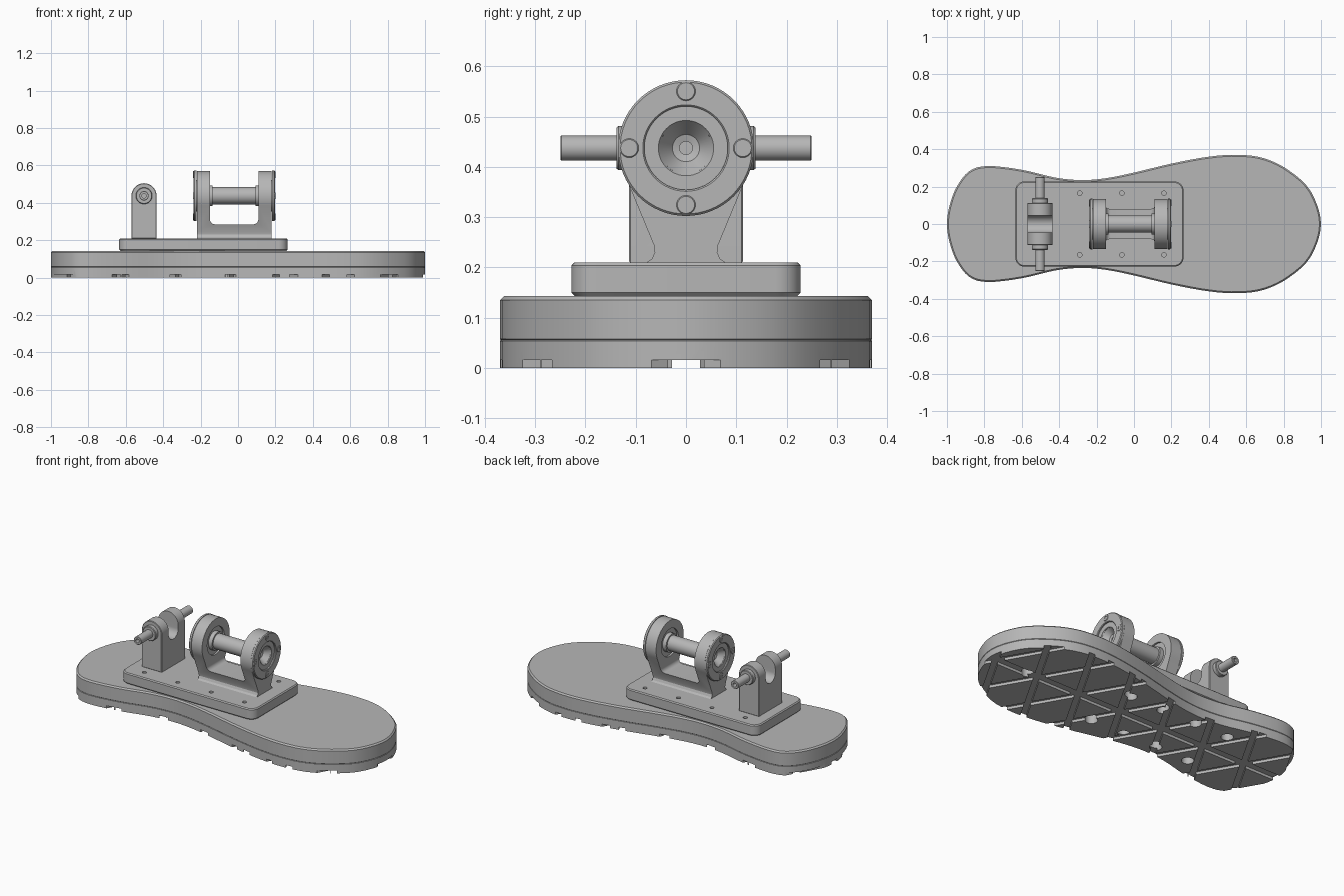
import bpy, bmesh
from math import sin, cos, pi, radians
from mathutils import Matrix, Vector

old = bpy.data.objects.get("Cube")
if old:
    bpy.data.objects.remove(old, do_unlink=True)

grey = bpy.data.materials.new("machined grey")
grey.use_nodes = True
GREY = (0.47, 0.47, 0.47, 1)
grey.diffuse_color = GREY
grey.node_tree.nodes["Principled BSDF"].inputs["Base Color"].default_value = GREY

# Orientations that turn local z towards a named direction
TURN = {
    "z": Matrix.Identity(4),
    "x": Matrix.Rotation(pi / 2, 4, "Y"),
    "-x": Matrix.Rotation(-pi / 2, 4, "Y"),
    "y": Matrix.Rotation(-pi / 2, 4, "X"),
    "-y": Matrix.Rotation(pi / 2, 4, "X"),
}
ALONG_X = Matrix(((0, 0, 1, 0), (1, 0, 0, 0), (0, 1, 0, 0), (0, 0, 0, 1)))


def finish(name, bm, matrix):
    bmesh.ops.remove_doubles(bm, verts=bm.verts, dist=1e-5)
    bm.transform(matrix)
    bmesh.ops.recalc_face_normals(bm, faces=bm.faces)
    mesh = bpy.data.meshes.new(name)
    bm.to_mesh(mesh)
    bm.free()
    mesh.materials.append(grey)
    ob = bpy.data.objects.new(name, mesh)
    bpy.context.collection.objects.link(ob)
    return ob


def skin(bm, rings, wrap):
    """Join neighbouring closed rings of vertices with quads."""
    n = len(rings[0])
    pairs = list(zip(rings, rings[1:])) + ([(rings[-1], rings[0])] if wrap else [])
    for a, b in pairs:
        for i in range(n):
            j = (i + 1) % n
            bm.faces.new((a[i], a[j], b[j], b[i]))


def lathe(name, profile, at=(0, 0, 0), axis="z", closed=False, steps=48):
    """Turn (radius, height) points round an axis."""
    bm = bmesh.new()
    rings = [[bm.verts.new((r * cos(2 * pi * i / steps), r * sin(2 * pi * i / steps), h))
              for i in range(steps)] for r, h in profile]
    skin(bm, rings, closed)
    return finish(name, bm, Matrix.Translation(at) @ TURN[axis])


def rod(name, r, low, high, at=(0, 0, 0), axis="z", steps=32):
    return lathe(name, [(0, low), (r, low), (r, high), (0, high)], at, axis, steps=steps)


def prism(name, outline, levels, matrix=Matrix.Identity(4)):
    """Stack a counter-clockwise outline at (height, inset) levels."""
    pts = [Vector(p) for p in outline]
    n = len(pts)
    inward = []
    for i, p in enumerate(pts):
        a, b = (p - pts[i - 1]).normalized(), (pts[(i + 1) % n] - p).normalized()
        m = Vector((-a.y - b.y, a.x + b.x)).normalized()
        inward.append(m / max(0.5, m.dot(Vector((-a.y, a.x)))))
    bm = bmesh.new()
    rings = [[bm.verts.new((*(p + d * inset), h)) for p, d in zip(pts, inward)]
             for h, inset in levels]
    skin(bm, rings, False)
    bm.faces.new(rings[0])
    bm.faces.new(rings[-1])
    return finish(name, bm, matrix)


def arc(cx, cy, r, start, end, n):
    return [(cx + r * cos(radians(start + (end - start) * i / n)),
             cy + r * sin(radians(start + (end - start) * i / n))) for i in range(n + 1)]


def rounded_rect(x0, x1, y0, y1, r):
    corners = ((x1, y0, -90), (x1, y1, 0), (x0, y1, 90), (x0, y0, 180))
    return [p for x, y, a in corners
            for p in arc(x + (r if x == x0 else -r), y + (r if y == y0 else -r), r, a, a + 90, 8)]


def cut(target, cutters):
    bpy.context.view_layer.objects.active = target
    for c in cutters:
        c.hide_render = True
        mod = target.modifiers.new("cut", "BOOLEAN")
        mod.operation, mod.solver, mod.object = "DIFFERENCE", "EXACT", c
        bpy.ops.object.modifier_apply(modifier=mod.name)


def discard(cutters):
    for c in cutters:
        bpy.data.objects.remove(c, do_unlink=True)


# Sole outline: a smooth closed curve through one mirrored half
half = [(1, 0), (0.945, 0.175), (0.83, 0.285), (0.7, 0.35), (0.56, 0.37), (0.4, 0.36),
        (0.2, 0.323), (0, 0.275), (-0.15, 0.245), (-0.28, 0.235), (-0.42, 0.248),
        (-0.6, 0.29), (-0.78, 0.31), (-0.88, 0.283), (-0.95, 0.195), (-0.988, 0.09), (-1, 0)]
loop = [Vector(p) for p in half + [(x, -y) for x, y in reversed(half[1:-1])]]
outline = []
for i in range(len(loop)):
    a, b, c, d = (loop[(i + k) % len(loop)] for k in (-1, 0, 1, 2))
    for t in (0, 0.25, 0.5, 0.75):
        outline.append(0.5 * (2 * b + (c - a) * t + (2 * a - 5 * b + 4 * c - d) * t ** 2
                              + (3 * b - a - 3 * c + d) * t ** 3))

outsole = prism("outsole", outline, [(0, 0), (0.054, 0), (0.056, 0.002)])
midsole = prism("midsole", outline, [(0.056, 0.002), (0.058, 0), (0.135, 0), (0.143, 0.008)])

# Bolt access holes from below, and small bolt holes in the plate
spots = [(-0.515 + 0.225 * i, s * 0.165) for i in range(4) for s in (-1, 1)]
wells = [rod("well_cutter", 0.034, -0.1, 0.1, (x, y, 0)) for x, y in spots + [(0.745, 0)]]
cut(outsole, wells)
cut(midsole, wells)
discard(wells)

# Tread: one lengthwise groove crossed by two diagonal families
grooves = []


def groove(x, angle, length, width):
    turn = Matrix.Translation((x, 0, 0)) @ Matrix.Rotation(radians(angle), 4, "Z")
    box = [(-length, -width), (length, -width), (length, width), (-length, width)]
    grooves.append(prism("groove_cutter", box, [(-0.05, 0), (0.016, 0)], turn))


groove(0, 0, 1.2, 0.028)
for k in range(-1, 7):
    for angle in (60, -60):
        groove(-0.77 + 0.29 * k, angle, 0.6, 0.018)
cut(outsole, grooves)
discard(grooves)

# Mounting plate
plate = prism("mounting_plate", rounded_rect(-0.635, 0.265, -0.228, 0.228, 0.05),
              [(0.143, 0.007), (0.15, 0), (0.204, 0), (0.21, 0.006)])
bolts = [rod("bolt_cutter", 0.012, 0.17, 0.3, (x, y, 0), steps=20) for x, y in spots]
cut(plate, bolts)
discard(bolts)

# Roller bracket: round-headed cheeks on a narrow flared foot, opened in the middle
AXLE, MID = 0.4375, -0.0205
side = [(0.08, 0.209), (0.068, 0.217), (0.062, 0.23), (0.064, 0.245)]
head = arc(0, AXLE, 0.133, -24, 204, 48)
profile = side + head + [(-y, z) for y, z in reversed(side)]
bracket = prism("roller_bracket", profile, [(MID - 0.2, 0), (MID + 0.2, 0)], ALONG_X)
gap = prism("gap_cutter", rounded_rect(MID - 0.129, MID + 0.129, 0.285, 0.8, 0.025),
            [(-0.3, 0), (0.3, 0)], TURN["-y"])
bore = rod("bore_cutter", 0.083, -0.3, 0.3, (MID, 0, AXLE), "x", 48)
cut(bracket, [gap, bore])
discard([gap, bore])

# Caps, bearings, axle halves and screws on both sides
for tag, axis, s in (("left", "x", 1), ("right", "-x", -1)):
    at = (MID, 0, AXLE)
    lathe(tag + "_cap", [(0.083, 0.202), (0.135, 0.202), (0.135, 0.213), (0.131, 0.2175),
                         (0.086, 0.2175), (0.083, 0.2145)], at, axis, True, 64)
    lathe(tag + "_bearing", [(0.05, 0.14), (0.083, 0.14), (0.083, 0.208), (0.055, 0.208),
                             (0.052, 0.204)], at, axis, True)
    lathe(tag + "_axle", [(0.046, 0), (0.046, 0.115), (0.056, 0.115), (0.056, 0.15),
                          (0.052, 0.15), (0.052, 0.203), (0.027, 0.17), (0.013, 0.166),
                          (0.013, 0.15), (0, 0.15)], at, axis)
    for k in range(4):
        y, z = 0.113 * cos(k * pi / 2), 0.113 * sin(k * pi / 2)
        lathe(tag + "_cap_screw", [(0.019, 0), (0.019, 0.002), (0.017, 0.004), (0.008, 0.004),
                                   (0.008, 0.001), (0, 0.001)],
              (MID + s * 0.216, y, AXLE + z), axis, steps=24)

# Clevis: round-topped block with a U slot
CX = -0.5025
block = [(CX - 0.067, 0.209), (CX + 0.067, 0.209)] + arc(CX, AXLE, 0.067, 0, 180, 32)
clevis = prism("clevis", block, [(-0.113, 0.003), (-0.11, 0), (0.11, 0), (0.113, 0.003)],
               TURN["-y"])
slot = prism("slot_cutter", arc(0, 0.417, 0.046, 180, 360, 24) + [(0.046, 0.8), (-0.046, 0.8)],
             [(-0.8, 0), (-0.3, 0)], ALONG_X)
cut(clevis, [slot])
discard([slot])

# Hollow-ended pins with collars
for tag, axis in (("back", "y"), ("front", "-y")):
    lathe(tag + "_pin", [(0, 0.06), (0.044, 0.06), (0.044, 0.134), (0.041, 0.138), (0.025, 0.138),
                         (0.025, 0.248), (0.023, 0.25), (0.012, 0.25), (0.012, 0.21), (0, 0.21)],
          (CX, 0, AXLE), axis)

# Smooth shading with crisp edges
for ob in bpy.context.collection.objects:
    ob.select_set(ob.type == "MESH")
bpy.context.view_layer.objects.active = outsole
bpy.ops.object.shade_smooth_by_angle(angle=radians(30))
